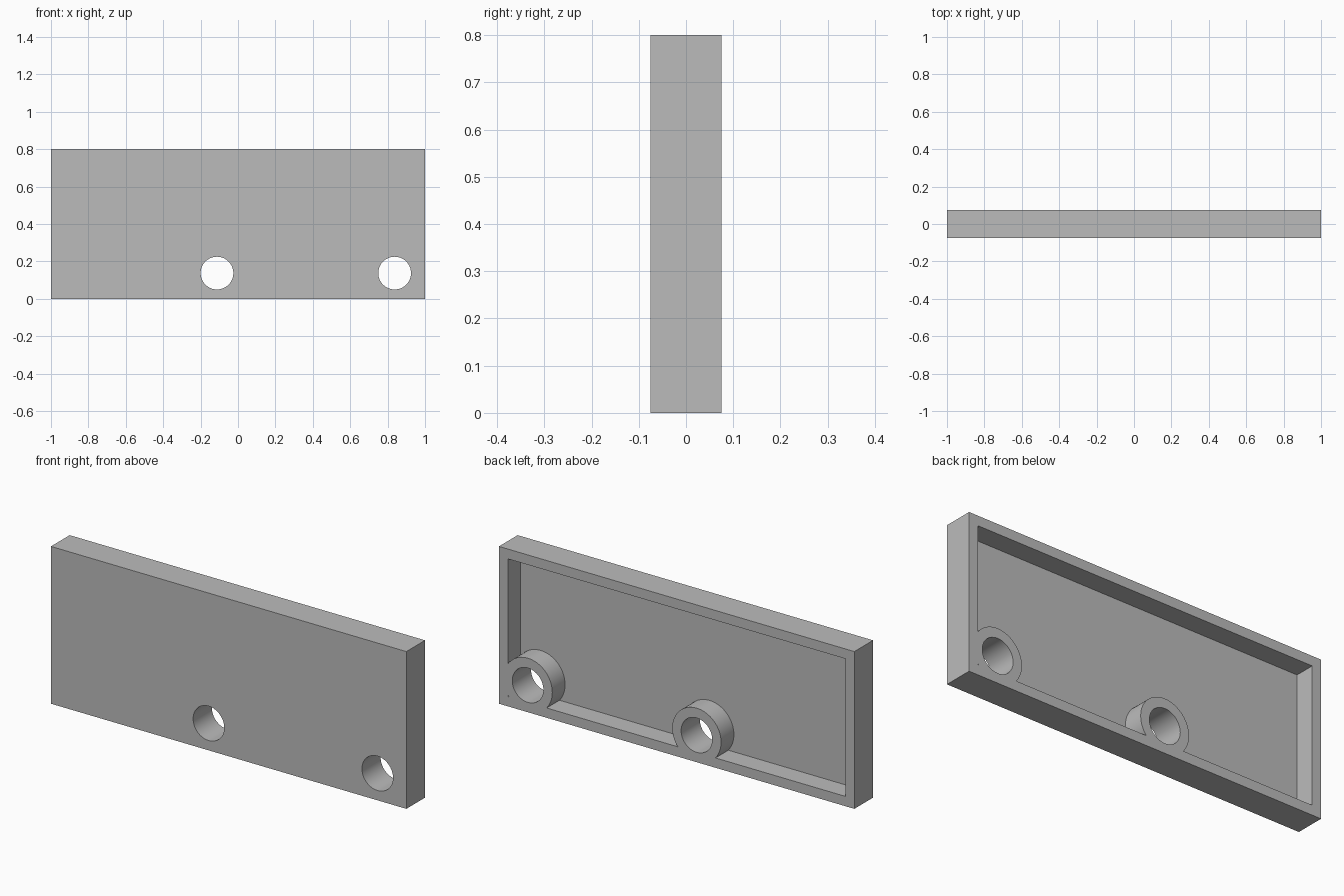
import bpy
from math import radians

cube = bpy.data.objects.get("Cube")
if cube:
    bpy.data.objects.remove(cube, do_unlink=True)

HEIGHT, DEPTH = 0.8, 0.15
WALL, FLOOR_Y = 0.05, -0.028
HOLE_R, BOSS_R = 0.0875, 0.1375
HOLE_Z, HOLE_XS = 0.1375, (-0.1125, 0.8375)

grey = bpy.data.materials.new("plain grey")
grey.use_nodes = True
colour = (0.5, 0.5, 0.5, 1)
grey.diffuse_color = colour
grey.node_tree.nodes["Principled BSDF"].inputs["Base Color"].default_value = colour


def box(name, size, centre):
    bpy.ops.mesh.primitive_cube_add(size=1, location=centre)
    ob = bpy.context.object
    ob.name = name
    ob.scale = size
    bpy.ops.object.transform_apply(location=True, rotation=True, scale=True)
    ob.data.materials.append(grey)
    return ob


def rod(name, radius, x):
    bpy.ops.mesh.primitive_cylinder_add(
        vertices=64, radius=radius, depth=1,
        location=(x, 0, HOLE_Z), rotation=(radians(90), 0, 0))
    ob = bpy.context.object
    ob.name = name
    bpy.ops.object.transform_apply(location=True, rotation=True, scale=True)
    ob.data.materials.append(grey)
    return ob


def cut(target, cutter):
    mod = target.modifiers.new("cut", "BOOLEAN")
    mod.operation, mod.solver, mod.object = "DIFFERENCE", "EXACT", cutter
    bpy.context.view_layer.objects.active = target
    bpy.ops.object.modifier_apply(modifier=mod.name)
    bpy.data.objects.remove(cutter, do_unlink=True)


# Solid plate
plate = box("tray_plate", (2, DEPTH, HEIGHT), (0, 0, HEIGHT / 2))

# Pocket open at the back, leaving a round boss around each hole
pocket = box("pocket_cutter", (2 - 2 * WALL, 0.3, HEIGHT - 2 * WALL),
             (0, FLOOR_Y + 0.15, HEIGHT / 2))
for x in HOLE_XS:
    cut(pocket, rod("boss_cutter", BOSS_R, x))
cut(plate, pocket)

# Through holes in the bosses
for x in HOLE_XS:
    cut(plate, rod("hole_cutter", HOLE_R, x))

# Smooth bores and bosses with crisp edges
bpy.ops.object.select_all(action="DESELECT")
plate.select_set(True)
bpy.context.view_layer.objects.active = plate
bpy.ops.object.shade_smooth_by_angle(angle=radians(30))
